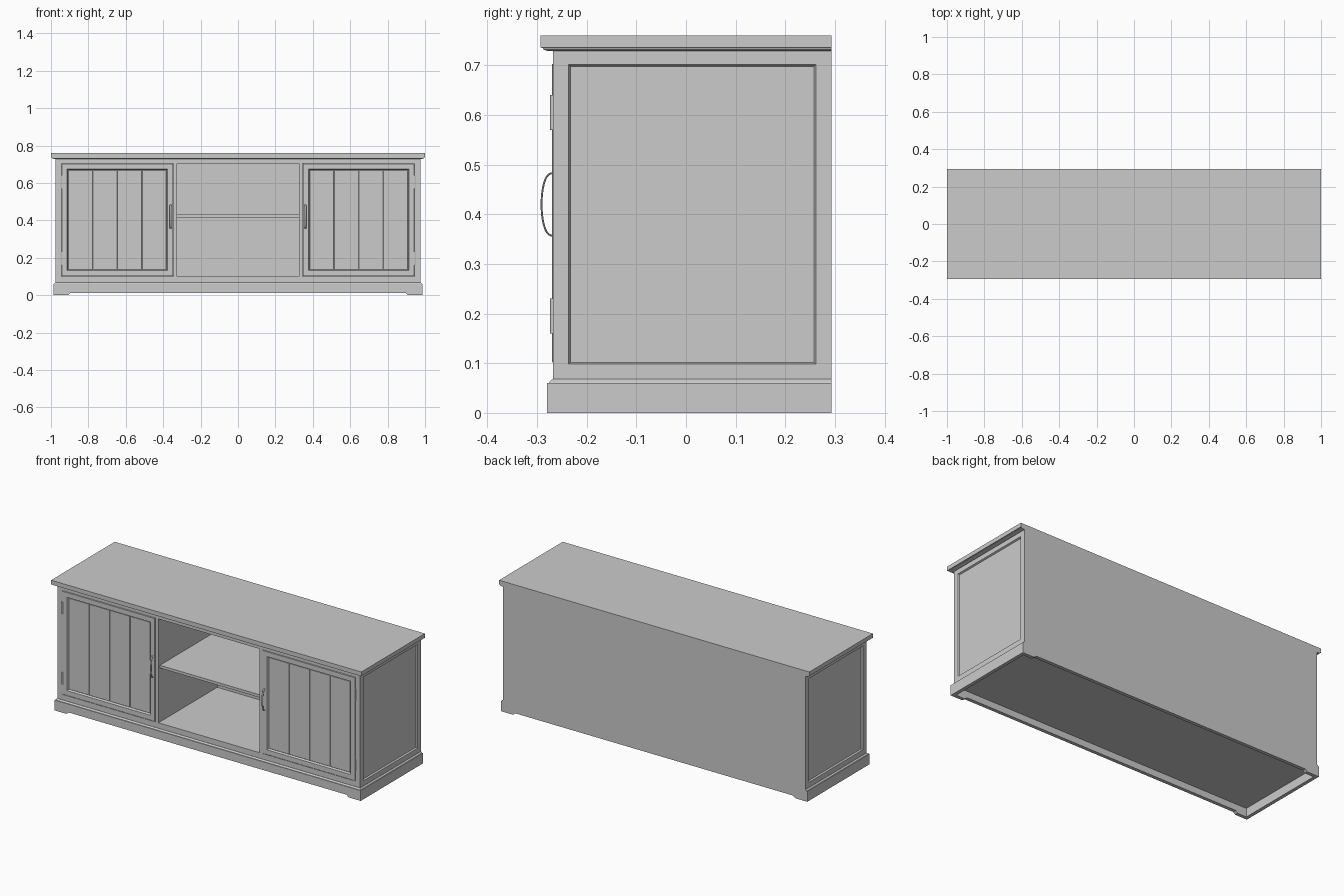
import bpy, bmesh, math

if "Cube" in bpy.data.objects:
    bpy.data.objects.remove(bpy.data.objects["Cube"])


def finish(name, bm):
    bmesh.ops.recalc_face_normals(bm, faces=bm.faces)
    mesh = bpy.data.meshes.new(name)
    bm.to_mesh(mesh)
    bm.free()
    ob = bpy.data.objects.new(name, mesh)
    bpy.context.collection.objects.link(ob)
    return ob


def loft(name, rings, axis, flip=1):
    """Capped stack of rectangles (u0, u1, v0, v1, w), w measured along axis."""
    bm = bmesh.new()
    loops = []
    for u0, u1, v0, v1, w in rings:
        loop = []
        for u, v in ((u0, v0), (u1, v0), (u1, v1), (u0, v1)):
            x, y, z = {'x': (w, u, v), 'y': (u, w, v), 'z': (u, v, w)}[axis]
            loop.append(bm.verts.new((x * flip, y, z)))
        loops.append(loop)
    for a, b in zip(loops, loops[1:]):
        for i in range(4):
            j = (i + 1) % 4
            bm.faces.new((a[i], a[j], b[j], b[i]))
    bm.faces.new(loops[0])
    bm.faces.new(loops[-1])
    return finish(name, bm)


def box(name, x0, x1, y0, y1, z0, z1, bevel=0):
    ob = loft(name, [(x0, x1, y0, y1, z0), (x0, x1, y0, y1, z1)], 'z')
    if bevel:
        m = ob.modifiers.new("Bevel", 'BEVEL')
        m.width, m.segments = bevel, 1
    return ob


def plinth_board(name, y0, y1):
    """Long base board with a shallow cut-out leaving a foot at each end."""
    half = [(0.987, 0.06), (0.987, 0), (0.91, 0), (0.895, 0.012)]
    pts = half + [(-x, z) for x, z in reversed(half)]
    bm = bmesh.new()
    face = bm.faces.new([bm.verts.new((x, y0, z)) for x, z in pts])
    ext = bmesh.ops.extrude_face_region(bm, geom=[face])
    moved = [v for v in ext['geom'] if isinstance(v, bmesh.types.BMVert)]
    bmesh.ops.translate(bm, verts=moved, vec=(0, y1 - y0, 0))
    return finish(name, bm)


BACK = 0.293

# Table top with a small moulding under the overhang
loft("table_top", [(-0.985, 0.985, -0.278, BACK, 0.729),
                   (-0.995, 0.995, -0.288, BACK, 0.732),
                   (-0.995, 0.995, -0.288, BACK, 0.735),
                   (-1, 1, -0.293, BACK, 0.736),
                   (-1, 1, -0.293, BACK, 0.76)], 'z')

# Plinth: front and back boards, side boards, chamfered cap, bottom board
plinth_board("plinth_front", -0.28, -0.26)
plinth_board("plinth_back", BACK - 0.02, BACK)
loft("plinth_cap", [(-0.983, 0.983, -0.276, BACK, 0.06),
                    (-0.982, 0.982, -0.275, BACK, 0.063),
                    (-0.976, 0.976, -0.269, BACK, 0.068)], 'z')
box("bottom_board", -0.967, 0.967, -0.26, 0.273, 0.05, 0.1)

# Carcass: back panel, front rails, under-top board
box("back_panel", -0.97, 0.97, 0.275, BACK, 0.06, 0.735)
box("bottom_rail", -0.95, 0.95, -0.268, -0.245, 0.06, 0.1)
box("top_rail", -0.95, 0.95, -0.268, -0.245, 0.705, 0.735)
box("upper_board", -0.95, 0.95, -0.25, 0.28, 0.705, 0.733)

# Middle shelf
box("middle_shelf", -0.33, 0.33, -0.255, 0.28, 0.414, 0.43)

for s, side in ((1, "right"), (-1, "left")):
    # Side plinth board
    xs = sorted((s * 0.967, s * 0.987))
    box(side + "_plinth", *xs, -0.28, BACK, 0, 0.06)

    # Framed side with recessed panel
    loft(side + "_side", [(-0.268, BACK, 0.06, 0.735, 0.945),
                          (-0.268, BACK, 0.06, 0.735, 0.975),
                          (-0.237, 0.262, 0.098, 0.702, 0.975),
                          (-0.233, 0.258, 0.102, 0.698, 0.966)], 'x', s)

    # Divider beside the open bay
    xs = sorted((s * 0.325, s * 0.344))
    box(side + "_divider", *xs, -0.268, 0.28, 0.08, 0.72)

    # Door frame with sloped inner edge
    loft(side + "_door", [(0.347, 0.943, 0.102, 0.703, -0.248),
                          (0.347, 0.943, 0.102, 0.703, -0.269),
                          (0.348, 0.942, 0.103, 0.702, -0.27),
                          (0.376, 0.914, 0.131, 0.674, -0.27),
                          (0.382, 0.908, 0.137, 0.668, -0.258)], 'y', s)

    # Four vertical planks filling the door
    step = (0.908 - 0.382) / 4
    for i in range(4):
        a = 0.382 + i * step
        xs = sorted((s * a, s * (a + step)))
        box(f"{side}_door_plank_{i + 1}", *xs, -0.261, -0.252, 0.136, 0.669, 0.002)

    # Hinge barrels
    for z, level in ((0.195, "lower"), (0.605, "upper")):
        bpy.ops.mesh.primitive_cylinder_add(vertices=16, radius=0.005, depth=0.07,
                                            location=(s * 0.945, -0.2685, z))
        bpy.context.object.name = f"{side}_{level}_hinge"
        bpy.ops.object.shade_smooth_by_angle()

    # Bow handle
    cu = bpy.data.curves.new(side + "_handle", 'CURVE')
    cu.dimensions = '3D'
    cu.bevel_depth, cu.bevel_resolution, cu.use_fill_caps = 0.002, 3, True
    sp = cu.splines.new('POLY')
    n = 24
    sp.points.add(n)
    for i in range(n + 1):
        t = math.pi * i / n
        sp.points[i].co = (0, -0.268 - 0.023 * math.sin(t) ** 0.8,
                           -0.063 * math.cos(t), 1)
    sp.use_smooth = True
    handle = bpy.data.objects.new(side + "_handle", cu)
    handle.location = (s * 0.36, 0, 0.42)
    handle.scale = (2.5, 1, 1)
    bpy.context.collection.objects.link(handle)
